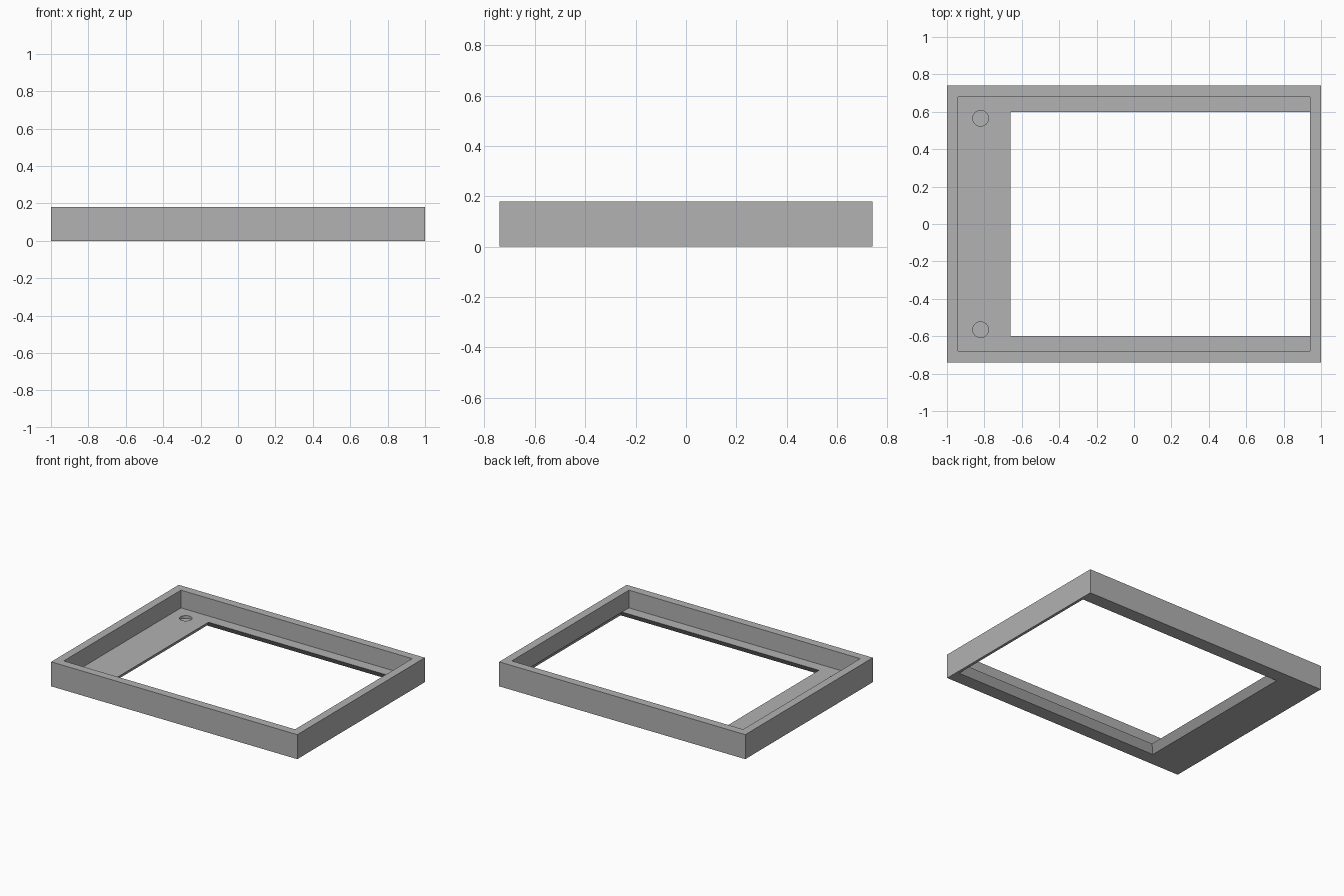
import bpy, bmesh

if "Cube" in bpy.data.objects:
    bpy.data.objects.remove(bpy.data.objects["Cube"], do_unlink=True)

HEIGHT = 0.18
FLOOR = 0.05          # height of the inner ledge
OPENING = (-0.66, 0.94, -0.6, 0.6)

grey = bpy.data.materials.new("plain_grey")
grey.use_nodes = True
grey.diffuse_color = (0.445, 0.445, 0.445, 1)
grey.node_tree.nodes["Principled BSDF"].inputs["Base Color"].default_value = grey.diffuse_color


def grow(rect, d):
    x0, x1, y0, y1 = rect
    return (x0 - d, x1 + d, y0 - d, y1 + d)


def prism(name, low, z0, high, z1):
    """Box or tapered block between two rectangles."""
    bm = bmesh.new()
    rings = []
    for (x0, x1, y0, y1), z in ((low, z0), (high, z1)):
        rings.append([bm.verts.new((x, y, z)) for x, y in
                      ((x0, y0), (x1, y0), (x1, y1), (x0, y1))])
    bottom, top = rings
    bm.faces.new(bottom[::-1])
    bm.faces.new(top)
    for i in range(4):
        j = (i + 1) % 4
        bm.faces.new((bottom[i], bottom[j], top[j], top[i]))
    mesh = bpy.data.meshes.new(name)
    bm.to_mesh(mesh)
    bm.free()
    mesh.materials.append(grey)
    obj = bpy.data.objects.new(name, mesh)
    bpy.context.collection.objects.link(obj)
    return obj


def cut(target, cutter):
    """Subtract the cutter from the target, then discard the cutter."""
    cutter.hide_render = True
    mod = target.modifiers.new("cut", 'BOOLEAN')
    mod.operation = 'DIFFERENCE'
    mod.solver = 'EXACT'
    mod.object = cutter
    bpy.context.view_layer.objects.active = target
    bpy.ops.object.modifier_apply(modifier=mod.name)
    bpy.data.objects.remove(cutter, do_unlink=True)


# Solid outer block
outer = (-1, 1, -0.74, 0.74)
frame = prism("display_frame", outer, 0, outer, HEIGHT)

# Deep tray behind the rim
tray = grow(outer, -0.06)
cut(frame, prism("tray_cutter", tray, FLOOR, tray, HEIGHT + 0.1))

# Window opening, flaring outward towards the underside
cut(frame, prism("window_cutter", grow(OPENING, 0.08), -0.05,
                 grow(OPENING, -0.04), 0.1))

# Shallow round recesses in the wide ledge
for side in (-1, 1):
    bpy.ops.mesh.primitive_cylinder_add(vertices=32, radius=0.042, depth=0.1,
                                        location=(-0.82, side * 0.565, FLOOR + 0.03))
    recess = bpy.context.object
    recess.name = "recess_cutter"
    recess.data.materials.append(grey)
    cut(frame, recess)

# Smooth the recess walls, keep every other edge crisp
bpy.ops.object.select_all(action='DESELECT')
frame.select_set(True)
bpy.context.view_layer.objects.active = frame
bpy.ops.object.shade_smooth_by_angle()
